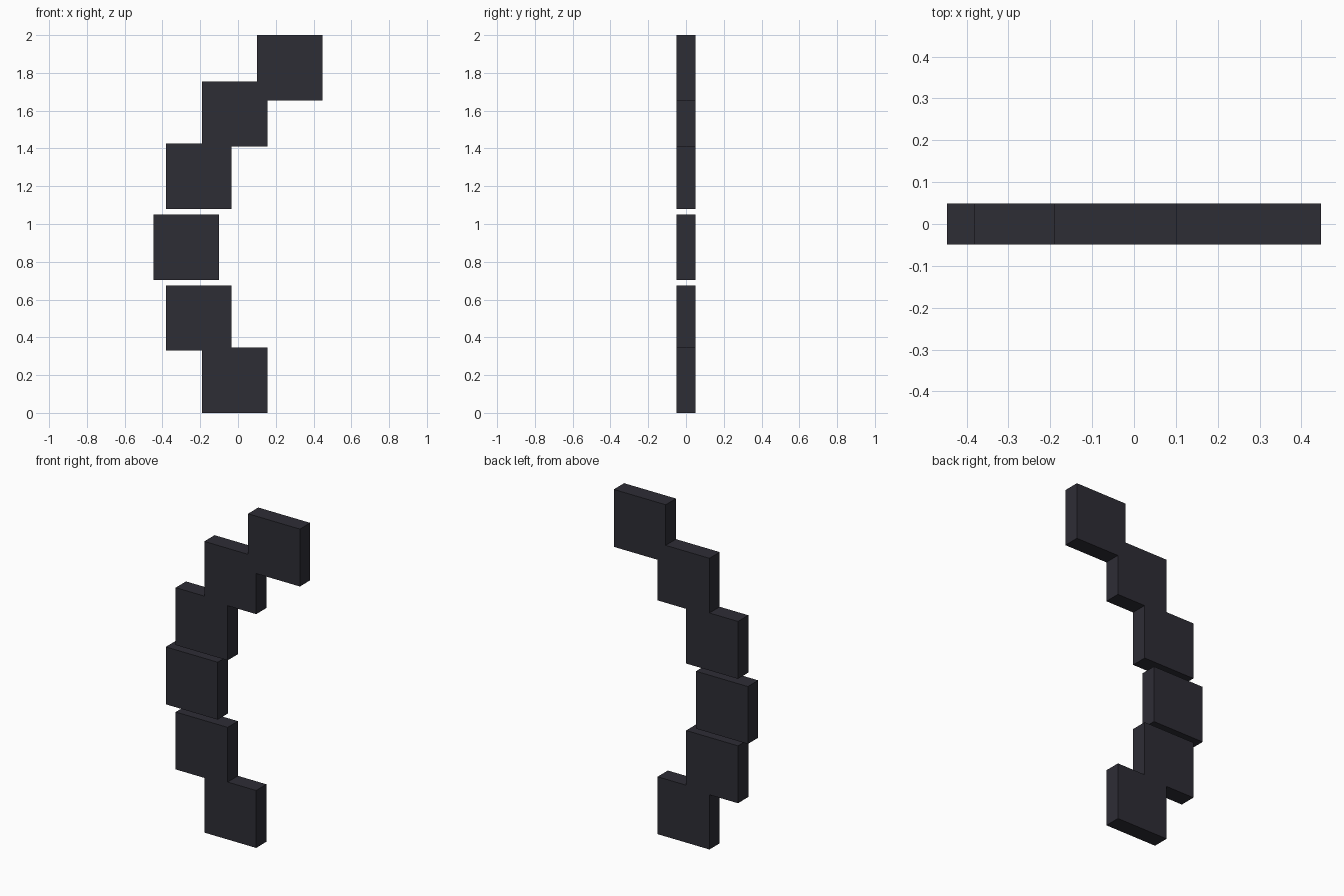
import bpy
from math import radians, sin, cos

cube = bpy.data.objects.get("Cube")
if cube:
    bpy.data.objects.remove(cube, do_unlink=True)

# Dark slate material
colour = (0.027, 0.026, 0.036, 1)
slate = bpy.data.materials.new("dark_slate")
slate.use_nodes = True
slate.diffuse_color = colour
shader = next(n for n in slate.node_tree.nodes if n.type == 'BSDF_PRINCIPLED')
shader.inputs["Base Color"].default_value = colour

SIDE, DEPTH = 0.346, 0.098
RADIUS = 1.096
CENTRE_X, CENTRE_Z = 0.822, 0.8775

# Upright square slabs stepped evenly along an arc, lowest first
for i in range(6):
    angle = radians(-40 + 20 * i)
    x = CENTRE_X - RADIUS * cos(angle)
    z = CENTRE_Z + RADIUS * sin(angle)
    bpy.ops.mesh.primitive_cube_add(size=1, location=(x, 0, z))
    slab = bpy.context.object
    slab.name = f"arc_slab_{i + 1}"
    slab.scale = (SIDE, DEPTH, SIDE)
    bpy.ops.object.transform_apply(location=False, rotation=False, scale=True)
    slab.data.materials.append(slate)
